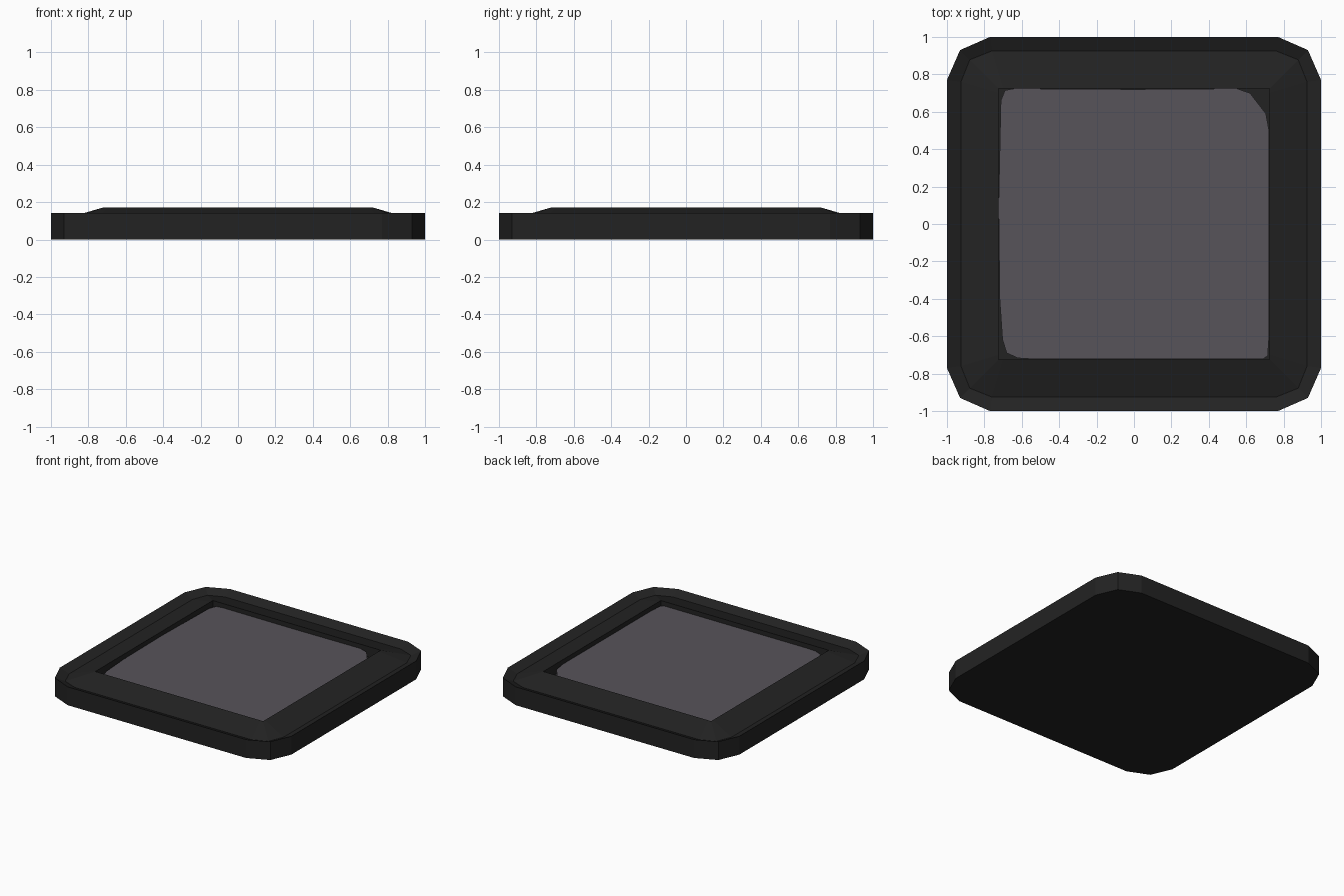
import bpy, bmesh

if "Cube" in bpy.data.objects:
    bpy.data.objects.remove(bpy.data.objects["Cube"])

def material(name, rgb):
    m = bpy.data.materials.new(name)
    m.diffuse_color = (*rgb, 1)
    m.use_nodes = True
    m.node_tree.nodes["Principled BSDF"].inputs["Base Color"].default_value = m.diffuse_color
    return m

black = material("matte black", (0.0165, 0.0165, 0.0165))
grey = material("warm grey", (0.095, 0.088, 0.102))

def finish(bm, name, mat):
    bmesh.ops.recalc_face_normals(bm, faces=bm.faces)
    me = bpy.data.meshes.new(name)
    bm.to_mesh(me)
    bm.free()
    ob = bpy.data.objects.new(name, me)
    me.materials.append(mat)
    bpy.context.collection.objects.link(ob)

def ring(edge, flat, diag):
    """Square outline with two-step chamfered corners, turned four times."""
    pts = []
    p = [(edge, flat), (diag, diag), (flat, edge)]
    for _ in range(4):
        pts += p
        p = [(-y, x) for x, y in p]
    return pts

# Tray: outer wall, sloped rim groove, raised square frame, recessed floor
bm = bmesh.new()
levels = [(1, 0.77, 0.93, 0), (1, 0.77, 0.93, 0.143), (0.925, 0.76, 0.878, 0.112),
          (0.725, 0.7, 0.725, 0.17), (0.725, 0.7, 0.725, 0.09)]
loops = [[bm.verts.new((x, y, z)) for x, y in ring(e, f, d)] for e, f, d, z in levels]
for a, b in zip(loops, loops[1:]):
    for i in range(12):
        j = (i + 1) % 12
        bm.faces.new((a[i], a[j], b[j], b[i]))
bm.faces.new(loops[0][::-1])
bm.faces.new(loops[-1])
finish(bm, "tray", black)

# Filling: slightly uneven slab with worn corners
outline = [(-0.64, 0.724), (-0.69, 0.715), (-0.712, 0.66), (-0.724, 0.1), (-0.718, -0.4),
           (-0.703, -0.62), (-0.68, -0.69), (-0.62, -0.717), (-0.54, -0.722),
           (0.69, -0.722), (0.715, -0.705), (0.722, -0.6), (0.722, 0.5), (0.705, 0.59),
           (0.62, 0.70), (0.55, 0.724), (0, 0.72)]
bm = bmesh.new()
low = [bm.verts.new((x, y, 0.085)) for x, y in outline]
top = [bm.verts.new((x, y, 0.137)) for x, y in outline]
for i in range(len(outline)):
    j = (i + 1) % len(outline)
    bm.faces.new((low[i], low[j], top[j], top[i]))
bm.faces.new(top)
bm.faces.new(low[::-1])
finish(bm, "filling", grey)
